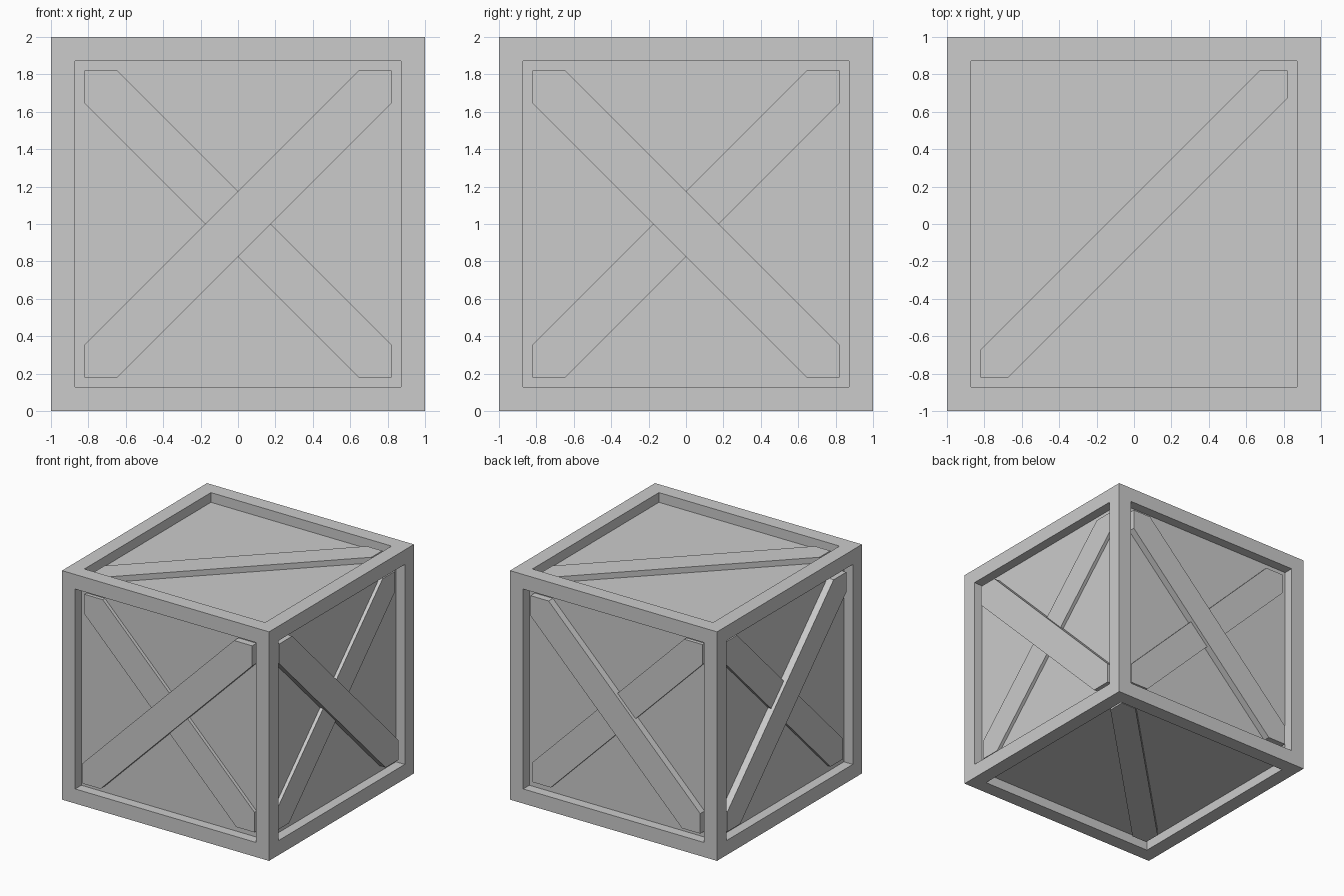
import bpy
import bmesh
from mathutils import Matrix, Vector

old = bpy.data.objects.get("Cube")
if old:
    bpy.data.objects.remove(old, do_unlink=True)

HALF = 1.0       # half the crate's side
OPEN = 0.82      # half the opening inside each frame
RECESS = 0.085   # depth of the panels behind the frame
CENTRE = Matrix.Translation((0, 0, HALF))

grey = bpy.data.materials.new("plain_grey")
grey.use_nodes = True
colour = (0.6, 0.6, 0.6, 1)
grey.diffuse_color = colour
grey.node_tree.nodes["Principled BSDF"].inputs["Base Color"].default_value = colour


def finish(bm, name):
    bmesh.ops.recalc_face_normals(bm, faces=bm.faces)
    mesh = bpy.data.meshes.new(name)
    bm.to_mesh(mesh)
    bm.free()
    mesh.materials.append(grey)
    obj = bpy.data.objects.new(name, mesh)
    bpy.context.collection.objects.link(obj)
    return obj


def brace(name, right, up, slope, offset, depth):
    """Diagonal board trimmed to the opening; depth is its face below the frame."""
    right, up = Vector(right), Vector(up)
    out = right.cross(up)
    near = OPEN - offset
    outline = [(-OPEN, -OPEN), (-near, -OPEN), (OPEN, near),
               (OPEN, OPEN), (near, OPEN), (-OPEN, -near)]
    bm = bmesh.new()
    verts = [bm.verts.new(right * u + up * v * slope + out * (HALF - RECESS))
             for u, v in outline]
    face = bm.faces.new(verts)
    raised = bmesh.ops.extrude_face_region(bm, geom=[face], use_keep_orig=True)["geom"]
    bmesh.ops.translate(bm, vec=out * (RECESS - depth),
                        verts=[g for g in raised if isinstance(g, bmesh.types.BMVert)])
    bm.transform(CENTRE)
    finish(bm, name)


# Box with a recessed panel in every side
bm = bmesh.new()
bmesh.ops.create_cube(bm, size=2 * HALF)
panels = list(bm.faces)
bmesh.ops.inset_individual(bm, faces=panels, thickness=HALF - OPEN)
for face in bmesh.ops.extrude_discrete_faces(bm, faces=panels)["faces"]:
    bmesh.ops.translate(bm, verts=face.verts, vec=-face.normal * RECESS)
bm.transform(CENTRE)
finish(bm, "crate_frame_and_panels")

# Crossed braces on the four walls: name, right direction, slope of the outer board
walls = [("front", (1, 0, 0), 1), ("back", (-1, 0, 0), -1),
         ("right", (0, 1, 0), -1), ("left", (0, -1, 0), 1)]
for side, right, slope in walls:
    brace(side + "_outer_brace", right, (0, 0, 1), slope, 0.175, 0.025)
    brace(side + "_inner_brace", right, (0, 0, 1), -slope, 0.175, 0.055)

# Single braces on the lid and the underside
brace("top_brace", (1, 0, 0), (0, 1, 0), 1, 0.148, 0.035)
brace("bottom_brace", (-1, 0, 0), (0, 1, 0), -1, 0.148, 0.035)
